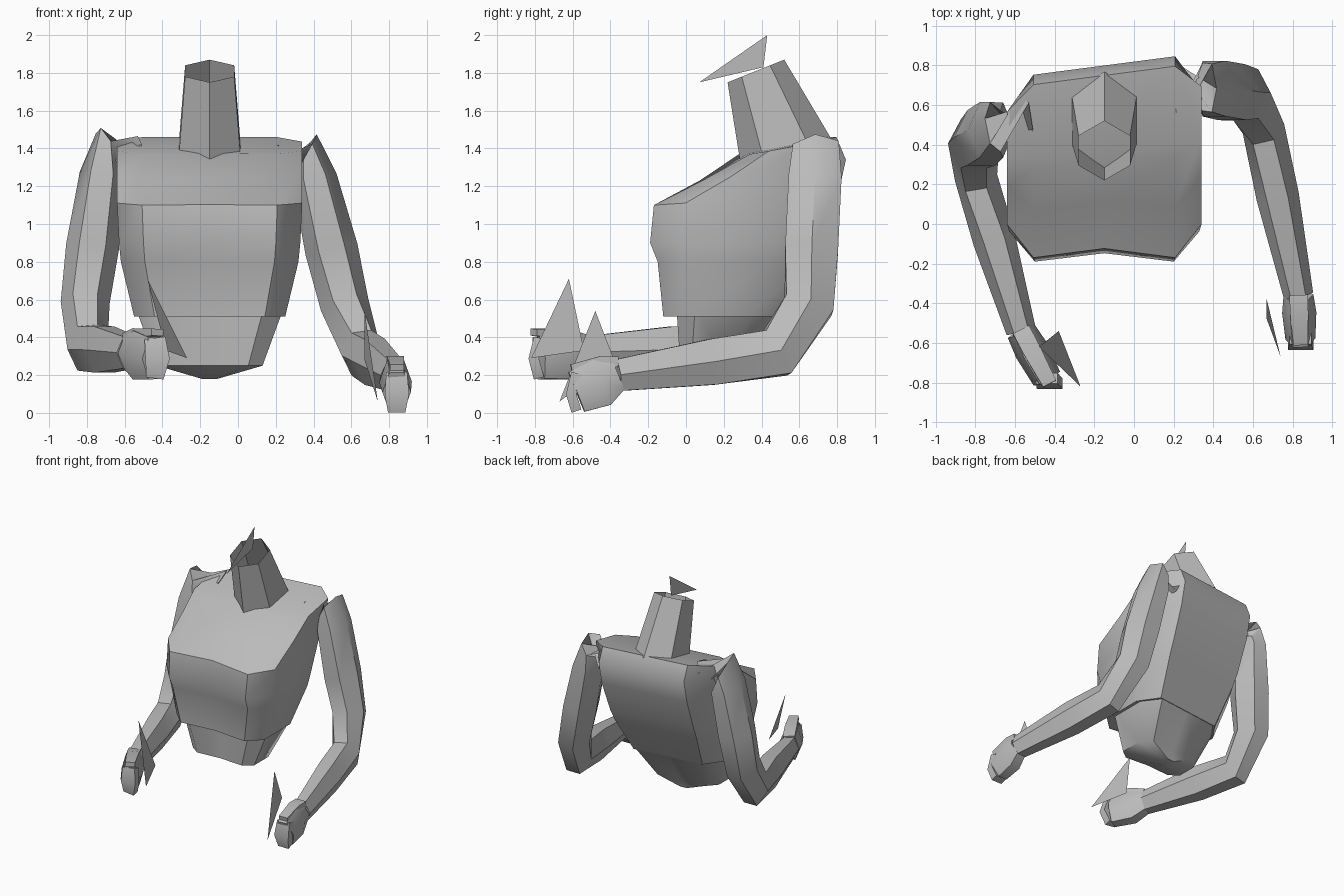
import bpy, bmesh
from math import sin, cos, pi, radians
from mathutils import Vector

cube = bpy.data.objects.get("Cube")
if cube:
    bpy.data.objects.remove(cube, do_unlink=True)

tone = (0.5, 0.5, 0.5, 1)
grey = bpy.data.materials.new("plain grey")
grey.use_nodes = True
grey.diffuse_color = tone
grey.node_tree.nodes["Principled BSDF"].inputs["Base Color"].default_value = tone

CENTRE = -0.15  # centre line of the body


def finish(name, bm):
    bmesh.ops.recalc_face_normals(bm, faces=bm.faces)
    mesh = bpy.data.meshes.new(name)
    bm.to_mesh(mesh)
    bm.free()
    mesh.materials.append(grey)
    obj = bpy.data.objects.new(name, mesh)
    bpy.context.collection.objects.link(obj)
    bpy.ops.object.select_all(action='DESELECT')
    obj.select_set(True)
    bpy.context.view_layer.objects.active = obj
    bpy.ops.object.shade_smooth_by_angle(angle=radians(45))


def loft(name, rings, caps=True):
    bm = bmesh.new()
    loops = [[bm.verts.new(p) for p in ring] for ring in rings]
    for lower, upper in zip(loops, loops[1:]):
        for i in range(len(lower)):
            bm.faces.new((lower[i - 1], lower[i], upper[i], upper[i - 1]))
    if caps:
        bm.faces.new(loops[0])
        bm.faces.new(loops[-1])
    finish(name, bm)


def body_ring(z, width, front, back, rise=0):
    """Mirrored cross-section that climbs by rise to the back, which is turned a little."""
    depth = back - front
    corner = 0.73 * width
    half = [(0, 0.05), (corner, 0), (width, 0.18), (width, 0.73), (corner, 1), (0, 1)]
    ring = []
    for x, t in half + [(-x, t) for x, t in half[-2:0:-1]]:
        y = front + t * depth
        turn = 0.13 * x * min(max(2 * y, 0), 1)
        ring.append((CENTRE + x, y + turn, z + t * rise))
    return ring


def neck_ring(y, z, rx, ry, tilt):
    angles = [pi * i / 3 - pi / 2 for i in range(6)]
    return [(CENTRE + rx * cos(a), y + ry * sin(a), z + tilt * sin(a)) for a in angles]


def tube(name, centres, widths, depths, sides=6):
    """Tube through the centres, its cross-section kept square to the path."""
    rings = []
    last = len(centres) - 1
    for i, (c, w, d) in enumerate(zip(centres, widths, depths)):
        along = (centres[min(i + 1, last)] - centres[max(i - 1, 0)]).normalized()
        u = (Vector((1, 0, 0)) - along * along.x).normalized()
        v = along.cross(u)
        turn = pi / 4 if sides == 4 else 0
        swell = 1.3 if sides == 4 else 1.08
        angles = [turn + 2 * pi * s / sides for s in range(sides)]
        rings.append([c + swell * (u * w * cos(a) + v * d * sin(a)) for a in angles])
    loft(name, rings)


def plate(name, *corners):
    bm = bmesh.new()
    bm.faces.new([bm.verts.new(c) for c in corners])
    finish(name, bm)


def arm(side, shoulder, elbow, wrist, knuckles):
    shoulder, elbow, wrist, knuckles = map(Vector, (shoulder, elbow, wrist, knuckles))
    # Root buried in the chest, upper arm and forearm, with the elbow cut off to round it
    root = shoulder.lerp(Vector((CENTRE, 0.64, 1.2)), 0.27)
    upper = [shoulder.lerp(elbow, t) for t in (0, 0.14, 0.5, 0.78)]
    lower = [elbow.lerp(wrist, t) for t in (0.16, 0.5, 1)]
    tube(side + "_arm", [root] + upper + lower,
         (0.09, 0.09, 0.11, 0.13, 0.12, 0.1, 0.1, 0.07),
         (0.14, 0.13, 0.15, 0.15, 0.14, 0.14, 0.13, 0.09))
    # Palm, widest in the middle
    palm = wrist.lerp(knuckles, 0.4)
    tube(side + "_hand", [wrist, palm, knuckles], (0.07, 0.08, 0.07), (0.09, 0.14, 0.12))
    # Curled fingers across the knuckles
    reach = (knuckles - wrist).normalized() * 0.03
    up = Vector((0, 0, 0.1))
    tube(side + "_fingers", [knuckles - up, knuckles + reach, knuckles + up],
         (0.05, 0.07, 0.06), (0.03, 0.03, 0.03), sides=4)
    # Thumb lying along the top
    tube(side + "_thumb", [wrist + up * 0.7, palm + up * 1.1, knuckles + reach + up * 1.4],
         (0.05, 0.05, 0.04), (0.03, 0.03, 0.02), sides=4)


# Chest and shoulders
loft("chest", [
    body_ring(z=0.51, width=0.4, front=-0.12, back=0.45),
    body_ring(z=0.8, width=0.47, front=-0.15, back=0.61),
    body_ring(z=0.9, width=0.48, front=-0.19, back=0.66),
    body_ring(z=1.1, width=0.49, front=-0.17, back=0.76, rise=0.06),
    body_ring(z=1.23, width=0.49, front=0.08, back=0.8, rise=0.11),
    body_ring(z=1.37, width=0.49, front=0.31, back=0.75, rise=0.09)])

# Waist, stepped in under the chest at the front and flush behind
loft("waist", [
    body_ring(z=0.55, width=0.39, front=-0.05, back=0.47),
    body_ring(z=0.25, width=0.28, front=-0.03, back=0.28),
    body_ring(z=0.18, width=0.04, front=0.15, back=0.25)])

# Open six-sided neck with a thin fin in its mouth
loft("neck", [neck_ring(y=0.53, z=1.38, rx=0.19, ry=0.24, tilt=0.07),
              neck_ring(y=0.37, z=1.81, rx=0.15, ry=0.15, tilt=0.06)], caps=False)
plate("neck_fin", (CENTRE, 0.07, 1.75), (CENTRE, 0.43, 2), (CENTRE, 0.41, 1.83))

# Arms, the left one lower and held farther back
arm("left", shoulder=(0.37, 0.69, 1.39), elbow=(0.62, 0.64, 0.34),
    wrist=(0.83, -0.36, 0.2), knuckles=(0.84, -0.58, 0.11))
arm("right", shoulder=(-0.7, 0.49, 1.41), elbow=(-0.84, 0.38, 0.35),
    wrist=(-0.57, -0.54, 0.32), knuckles=(-0.44, -0.78, 0.29))

# Thin triangular fins beside the hands
plate("left_hand_fin", (0.67, -0.48, 0.54), (0.67, -0.38, 0.28), (0.74, -0.67, 0.06))
plate("right_hand_fin", (-0.48, -0.62, 0.71), (-0.27, -0.82, 0.29), (-0.38, -0.54, 0.33))
